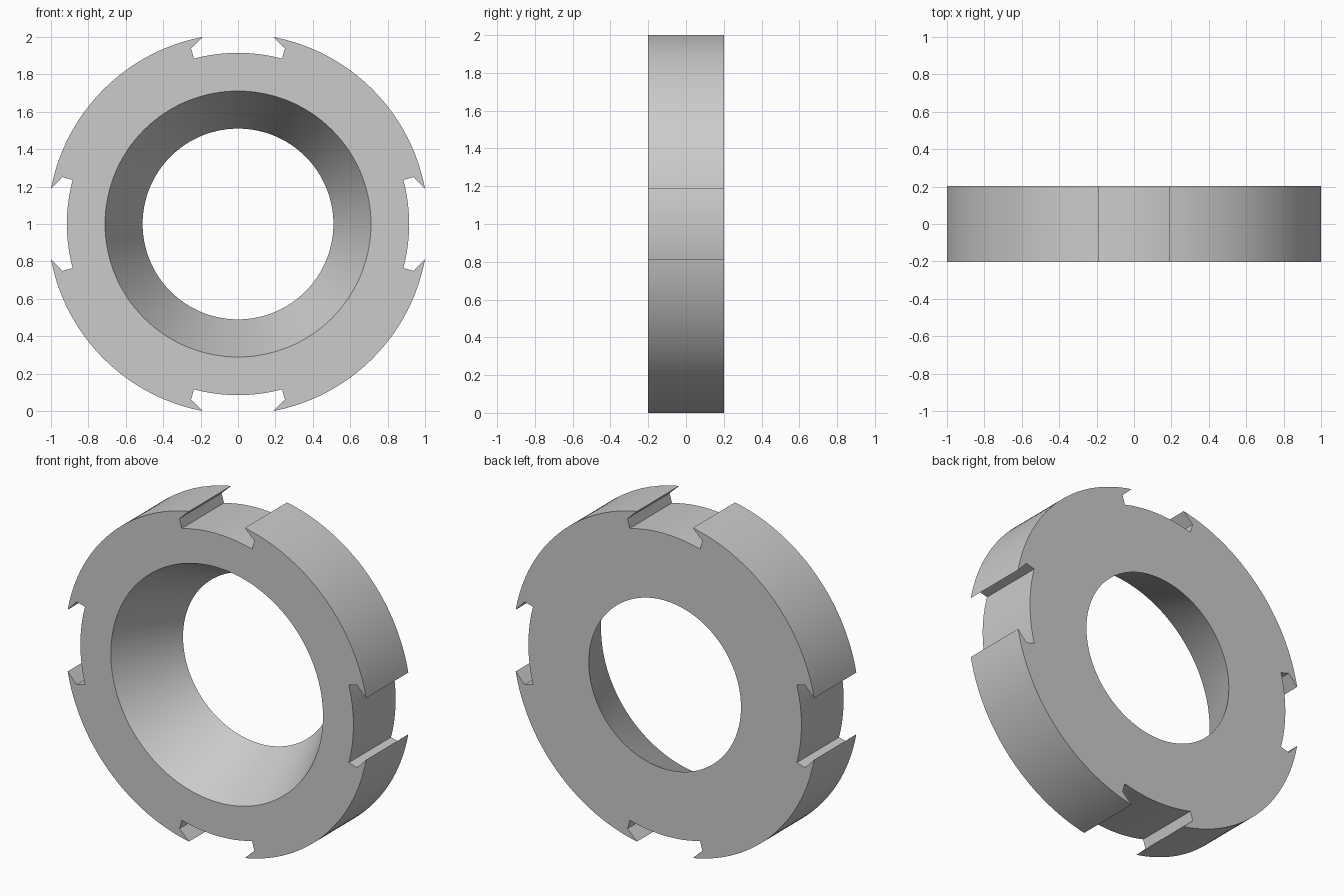
import bpy
import bmesh
from math import sin, cos, radians, hypot, atan2, degrees

cube = bpy.data.objects.get("Cube")
if cube:
    bpy.data.objects.remove(cube)

HALF_DEPTH = 0.202
FLOOR_R = 0.915               # slot floor radius
FRONT_BORE, BACK_BORE = 0.711, 0.51
TIP = (0.187, 1.0)            # lip tip of the top slot, from the ring centre
POCKET = (0.251, 0.939)       # undercut corner of the slot
ROOT_ANGLE = 14.9             # where the undercut meets the slot floor


def arc(radius, start, end, steps):
    """Points (radius, angle) on an arc, angle in degrees from straight up."""
    return [(radius, start + (end - start) * i / steps) for i in range(steps + 1)]


def polar(p):
    return hypot(*p), degrees(atan2(*p))


# Outline: one slot and one rim segment, repeated four times
rim_r, tip_angle = polar(TIP)
pocket_r, pocket_angle = polar(POCKET)
quarter = (arc(FLOOR_R, -ROOT_ANGLE, ROOT_ANGLE, 12)
           + [(pocket_r, pocket_angle)]
           + arc(rim_r, tip_angle, 90 - tip_angle, 32)
           + [(pocket_r, 90 - pocket_angle)])
outline = [(r, a + 90 * q) for q in range(4) for r, a in quarter]

bm = bmesh.new()


def add_loop(points, y):
    verts = [bm.verts.new((r * sin(radians(a)), y, 1 + r * cos(radians(a))))
             for r, a in points]
    edges = [bm.edges.new((v, verts[i - 1])) for i, v in enumerate(verts)]
    return verts, edges


def add_wall(front, back):
    for i in range(len(front)):
        bm.faces.new((front[i - 1], front[i], back[i], back[i - 1]))


# Outer wall with slots, and tapered bore
outer_front, outer_front_edges = add_loop(outline, -HALF_DEPTH)
outer_back, outer_back_edges = add_loop(outline, HALF_DEPTH)
bore_front, bore_front_edges = add_loop(arc(FRONT_BORE, 0, 360, 128)[:-1], -HALF_DEPTH)
bore_back, bore_back_edges = add_loop(arc(BACK_BORE, 0, 360, 128)[:-1], HALF_DEPTH)

# Flat front and back faces
bmesh.ops.triangle_fill(bm, use_beauty=True, edges=outer_front_edges + bore_front_edges,
                        normal=(0, -1, 0))
bmesh.ops.triangle_fill(bm, use_beauty=True, edges=outer_back_edges + bore_back_edges,
                        normal=(0, 1, 0))
add_wall(outer_front, outer_back)
add_wall(bore_front, bore_back)
bmesh.ops.recalc_face_normals(bm, faces=bm.faces)

mesh = bpy.data.meshes.new("slotted_ring")
bm.to_mesh(mesh)
bm.free()
ring = bpy.data.objects.new("slotted_ring", mesh)
bpy.context.collection.objects.link(ring)

# Plain grey metal
grey = bpy.data.materials.new("light_grey")
grey.use_nodes = True
colour = (0.6, 0.6, 0.6, 1)
grey.diffuse_color = colour
grey.node_tree.nodes["Principled BSDF"].inputs["Base Color"].default_value = colour
mesh.materials.append(grey)

bpy.ops.object.select_all(action='DESELECT')
ring.select_set(True)
bpy.context.view_layer.objects.active = ring
bpy.ops.object.shade_smooth_by_angle(angle=radians(30))
